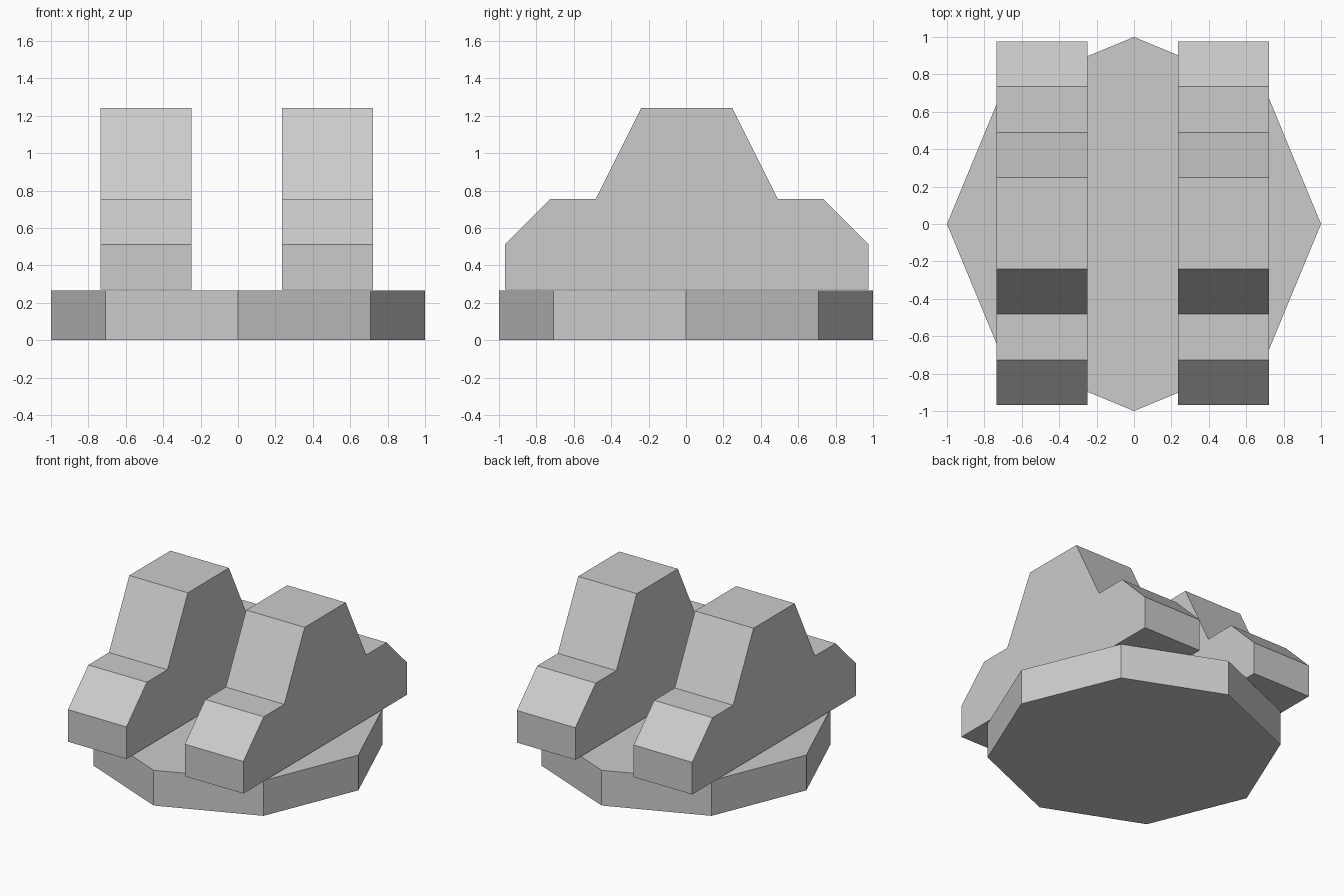
import bpy
import bmesh
from math import cos, sin, pi

default = bpy.data.objects.get("Cube")
if default:
    bpy.data.objects.remove(default, do_unlink=True)

grey = bpy.data.materials.new("plain grey")
grey.use_nodes = True
colour = (0.6, 0.6, 0.6, 1.0)
grey.diffuse_color = colour
grey.node_tree.nodes["Principled BSDF"].inputs["Base Color"].default_value = colour


def extrude_profile(name, points, offset):
    """Extrude a closed planar outline into a solid, flat-shaded part."""
    bm = bmesh.new()
    face = bm.faces.new([bm.verts.new(p) for p in points])
    result = bmesh.ops.extrude_face_region(bm, geom=[face], use_keep_orig=True)
    moved = [g for g in result["geom"] if isinstance(g, bmesh.types.BMVert)]
    bmesh.ops.translate(bm, verts=moved, vec=offset)
    bmesh.ops.recalc_face_normals(bm, faces=bm.faces)
    mesh = bpy.data.meshes.new(name)
    bm.to_mesh(mesh)
    bm.free()
    mesh.materials.append(grey)
    obj = bpy.data.objects.new(name, mesh)
    bpy.context.collection.objects.link(obj)
    return obj


# Octagonal base plate
octagon = [(cos(i * pi / 4), sin(i * pi / 4), 0) for i in range(8)]
extrude_profile("base_plate", octagon, (0, 0, 0.265))

# Two stepped blocks with a symmetrical side outline
half = [(0.972, 0.271), (0.972, 0.512), (0.73, 0.755), (0.486, 0.755), (0.244, 1.241)]
outline = half + [(-y, z) for y, z in reversed(half)]
shift_y = 0.004
for name, x in (("right_block", -0.735), ("left_block", 0.236)):
    points = [(x, y + shift_y, z) for y, z in outline]
    extrude_profile(name, points, (0.486, 0, 0))
